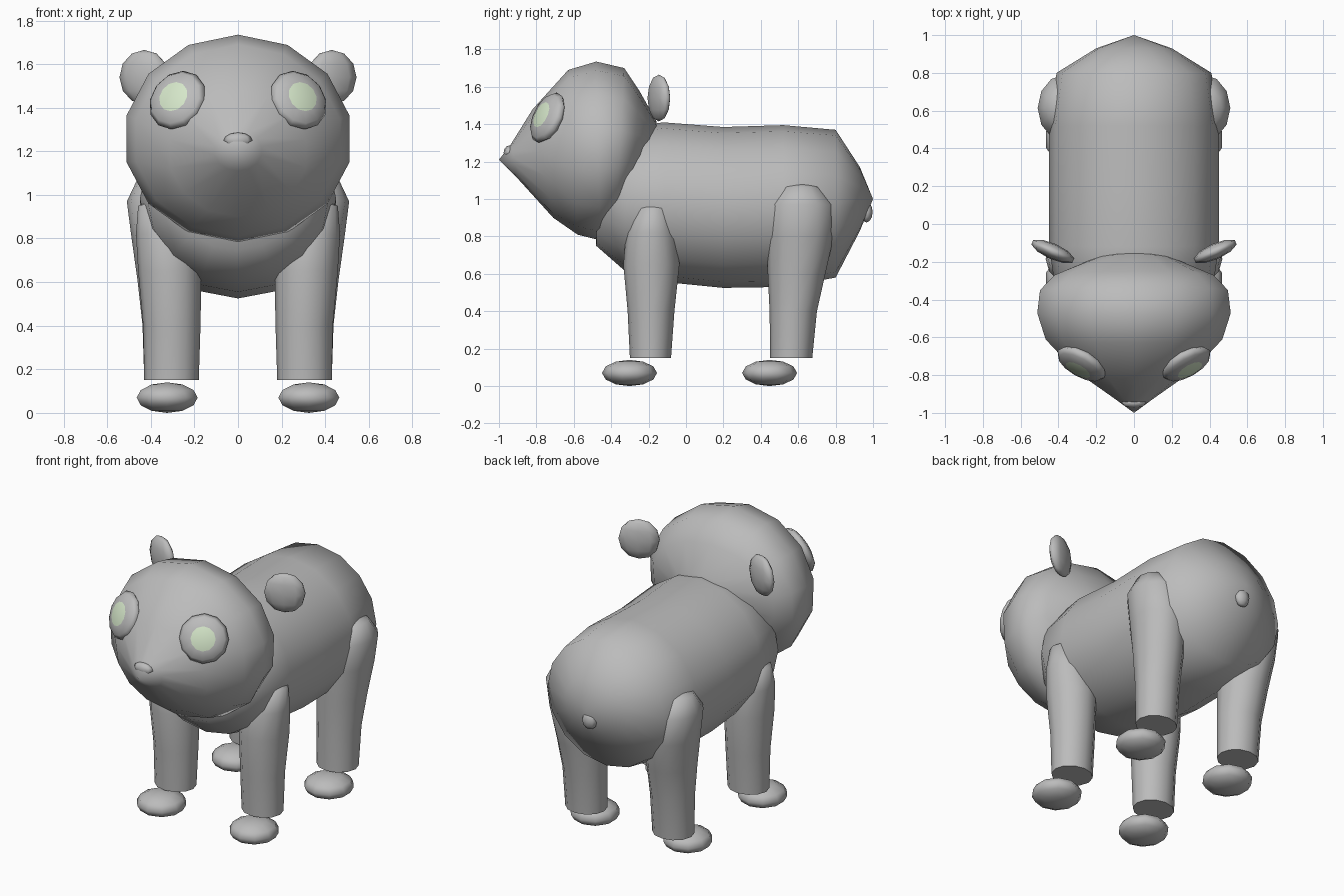
import bpy, bmesh, math
from mathutils import Vector, Matrix

if "Cube" in bpy.data.objects:
    bpy.data.objects.remove(bpy.data.objects["Cube"])


def material(name, rgb):
    m = bpy.data.materials.new(name)
    m.diffuse_color = (*rgb, 1.0)
    m.use_nodes = True
    m.node_tree.nodes["Principled BSDF"].inputs["Base Color"].default_value = m.diffuse_color
    return m


GREY = material("fur_grey", (0.5, 0.5, 0.5))
GREEN = material("pupil_pale_green", (0.67, 0.80, 0.59))


def finish(bm, name, mats=(GREY,), angle=70):
    bmesh.ops.recalc_face_normals(bm, faces=bm.faces)
    me = bpy.data.meshes.new(name)
    bm.to_mesh(me)
    bm.free()
    for m in mats:
        me.materials.append(m)
    ob = bpy.data.objects.new(name, me)
    bpy.context.collection.objects.link(ob)
    bpy.ops.object.select_all(action='DESELECT')
    ob.select_set(True)
    bpy.context.view_layer.objects.active = ob
    bpy.ops.object.shade_smooth_by_angle(angle=math.radians(angle))
    return ob


def loft(name, rings, n, start=None, end=None, angle=70):
    """Skin rings of (centre, axis_u, axis_v); close with a tip point or a flat cap."""
    bm = bmesh.new()
    loops = []
    for c, u, v in rings:
        loops.append([bm.verts.new(c + u * math.cos(t) + v * math.sin(t))
                      for t in (2 * math.pi * i / n for i in range(n))])
    for a, b in zip(loops, loops[1:]):
        for i in range(n):
            j = (i + 1) % n
            bm.faces.new((a[i], a[j], b[j], b[i]))
    for loop, tip in ((loops[0], start), (loops[-1], end)):
        if tip is None:
            bm.faces.new(loop)
        else:
            p = bm.verts.new(tip)
            for i in range(n):
                bm.faces.new((loop[i], loop[(i + 1) % n], p))
    return finish(bm, name, angle=angle)


def upright_rings(rows):
    """Rows of top y, top z, bottom y, bottom z, half width."""
    out = []
    for ty, tz, by, bz, w in rows:
        top, bot = Vector((0, ty, tz)), Vector((0, by, bz))
        out.append(((top + bot) / 2, (top - bot) / 2, Vector((w, 0, 0))))
    return out


def ellipsoid(name, centre, radii, rot=None, segs=10, rings=6, cap=False):
    bm = bmesh.new()
    bmesh.ops.create_uvsphere(bm, u_segments=segs, v_segments=rings, radius=1)
    if cap:  # colour the cap around the upper pole
        for f in bm.faces:
            if f.calc_center_median().z > 0.87:
                f.material_index = 1
    m = Matrix.Translation(centre) @ (rot or Matrix()) @ Matrix.Diagonal((*radii, 1))
    bmesh.ops.transform(bm, matrix=m, verts=bm.verts)
    return finish(bm, name, (GREY, GREEN) if cap else (GREY,), 180)


# Body: barrel with rounded rump
loft("body", upright_rings([
    (-0.47, 1.22, -0.48, 0.75, 0.30),
    (-0.33, 1.38, -0.32, 0.61, 0.42),
    (-0.12, 1.41, -0.10, 0.555, 0.45),
    (0.20, 1.385, 0.20, 0.525, 0.45),
    (0.52, 1.395, 0.52, 0.53, 0.45),
    (0.80, 1.37, 0.80, 0.58, 0.41),
    (0.93, 1.17, 0.93, 0.83, 0.20)]), 16,
    start=(0, -0.48, 0.98), end=(0, 1.0, 1.0))

# Head: round skull drawn out to a pointed snout
loft("head", upright_rings([
    (-0.935, 1.295, -0.90, 1.11, 0.11),
    (-0.82, 1.48, -0.71, 0.90, 0.32),
    (-0.63, 1.69, -0.58, 0.81, 0.48),
    (-0.48, 1.735, -0.46, 0.78, 0.525),
    (-0.33, 1.70, -0.38, 0.84, 0.51),
    (-0.25, 1.58, -0.30, 0.98, 0.43),
    (-0.16, 1.42, -0.22, 1.15, 0.22)]), 14,
    start=(0, -1.0, 1.21), end=(0, -0.13, 1.29))

# Nose and tail
ellipsoid("nose", (0, -0.945, 1.25), (0.066, 0.03, 0.036), segs=8)
ellipsoid("tail", (0, 0.965, 0.93), (0.05, 0.033, 0.055), segs=8)

# Leg rows: z, inner x, outer x, rear-to-front y range
LEGS = {
    "front": [(0.15, 0.18, 0.43, -0.30, -0.08),
              (0.40, 0.172, 0.435, -0.312, -0.062),
              (0.65, 0.168, 0.458, -0.335, -0.035),
              (0.82, 0.18, 0.468, -0.32, -0.05),
              (0.95, 0.26, 0.458, -0.265, -0.09)],
    "back": [(0.15, 0.18, 0.43, 0.45, 0.675),
             (0.40, 0.175, 0.438, 0.447, 0.70),
             (0.60, 0.17, 0.46, 0.437, 0.745),
             (0.80, 0.18, 0.488, 0.43, 0.79),
             (0.97, 0.22, 0.51, 0.437, 0.792),
             (1.065, 0.30, 0.465, 0.52, 0.71)],
}
LEG_TIP = {"front": (0.36, -0.18, 0.985), "back": (0.38, 0.615, 1.085)}
FOOT_Y = {"front": -0.302, "back": 0.447}

for side, s in (("left", 1), ("right", -1)):
    for end in ("front", "back"):
        # Legs
        rings = [(Vector((s * (xi + xo) / 2, (y0 + y1) / 2, z)),
                  Vector(((xo - xi) / 2, 0, 0)), Vector((0, (y1 - y0) / 2, 0)))
                 for z, xi, xo, y0, y1 in LEGS[end]]
        tx, ty, tz = LEG_TIP[end]
        loft(f"{end}_leg_{side}", rings, 12, end=(s * tx, ty, tz))
        # Feet
        ellipsoid(f"{end}_foot_{side}", (s * 0.325, FOOT_Y[end], 0.07),
                  (0.147, 0.147, 0.07), segs=10)
    # Eyes: tilted discs with a coloured cap
    rot = Vector((s * 0.45, -0.8, 0.38)).to_track_quat('Z', 'Y').to_matrix().to_4x4()
    ellipsoid(f"eye_{side}", (s * 0.278, -0.74, 1.435), (0.145, 0.145, 0.048),
              rot, segs=12, cap=True)
    # Ears: flattened and turned outward
    ellipsoid(f"ear_{side}", (s * 0.43, -0.145, 1.54), (0.125, 0.042, 0.125),
              Matrix.Rotation(s * math.radians(24), 4, 'Z'), segs=10)
